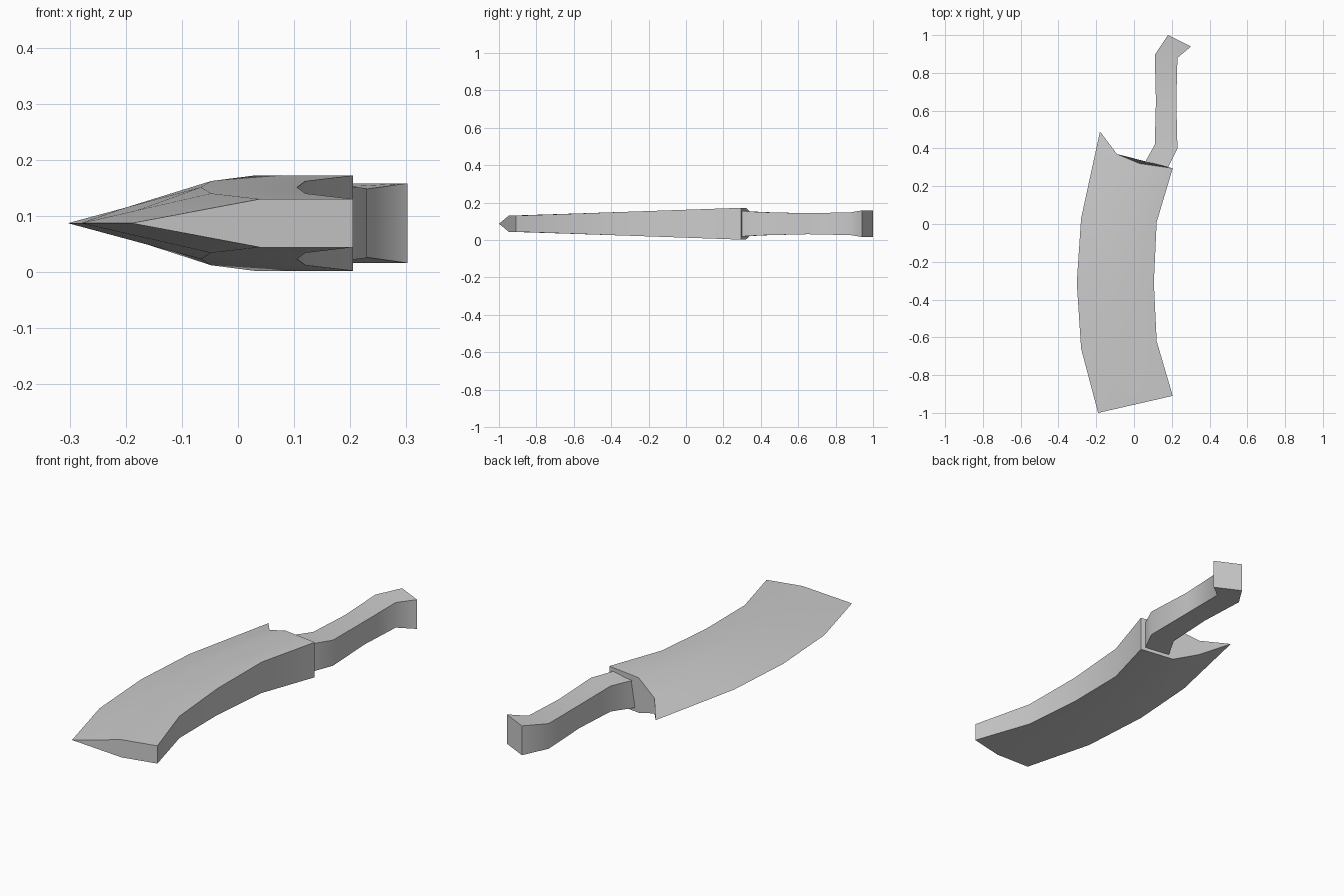
import bpy, bmesh, math
from mathutils import Vector

cube = bpy.data.objects.get("Cube")
if cube:
    bpy.data.objects.remove(cube, do_unlink=True)

MID_Z = 0.087

steel = bpy.data.materials.new("grey_steel")
steel.use_nodes = True
colour = (0.6, 0.6, 0.6, 1)
steel.diffuse_color = colour
steel.node_tree.nodes["Principled BSDF"].inputs["Base Color"].default_value = colour


def loft(name, rings):
    """Skin closed rings of equal length and cap both ends."""
    bm = bmesh.new()
    loops = [[bm.verts.new(p) for p in ring] for ring in rings]
    n = len(loops[0])
    for a, b in zip(loops, loops[1:]):
        for i in range(n):
            j = (i + 1) % n
            bm.faces.new((a[i], a[j], b[j], b[i]))
    bm.faces.new(loops[0])
    bm.faces.new(loops[-1])
    bmesh.ops.recalc_face_normals(bm, faces=bm.faces)
    mesh = bpy.data.meshes.new(name)
    bm.to_mesh(mesh)
    bm.free()
    mesh.materials.append(steel)
    obj = bpy.data.objects.new(name, mesh)
    bpy.context.collection.objects.link(obj)
    bpy.ops.object.select_all(action="DESELECT")
    obj.select_set(True)
    bpy.context.view_layer.objects.active = obj
    bpy.ops.object.shade_smooth_by_angle(angle=math.radians(55))
    return obj


def mirrored_ring(points):
    """Upper half points (x, y, half height) plus their lower mirror."""
    top = [(x, y, MID_Z + h) for x, y, h in points]
    low = [(x, y, MID_Z - h) for x, y, h in reversed(points) if h > 0]
    return top + low


# Blade: curved cutting edge, bevel and flat spine
edge = [(-0.19, -1.0), (-0.28, -0.66), (-0.303, -0.31), (-0.28, 0.03)]
spine = [(0.205, -0.91), (0.12, -0.62), (0.105, -0.31), (0.12, 0.01)]
half = [0.043, 0.053, 0.064, 0.075]
rings = []
for e, s, h in zip(edge, spine, half):
    e, s = Vector(e), Vector(s)
    shoulder, bevel = e.lerp(s, 0.58), e.lerp(s, 0.25)
    rings.append(mirrored_ring([(*e, 0), (*bevel, h * 0.43), (*shoulder, h), (*s, h)]))
# Heel sweeps back to a point at the cutting edge
rings.append(mirrored_ring([(-0.18, 0.49, 0), (-0.09, 0.37, 0.037),
                            (0.03, 0.32, 0.085), (0.205, 0.295, 0.085)]))
loft("blade", rings)

# Handle: bent rectangular bar with a hooked pommel
left = [(0.05, 0.312), (0.11, 0.42), (0.116, 0.65), (0.11, 0.895), (0.18, 1.0)]
right = [(0.18, 0.298), (0.23, 0.40), (0.224, 0.65), (0.23, 0.88), (0.302, 0.94)]
half = [0.068, 0.062, 0.056, 0.061, 0.071]
loft("handle", [mirrored_ring([(*a, h), (*b, h)])
                for a, b, h in zip(left, right, half)])
